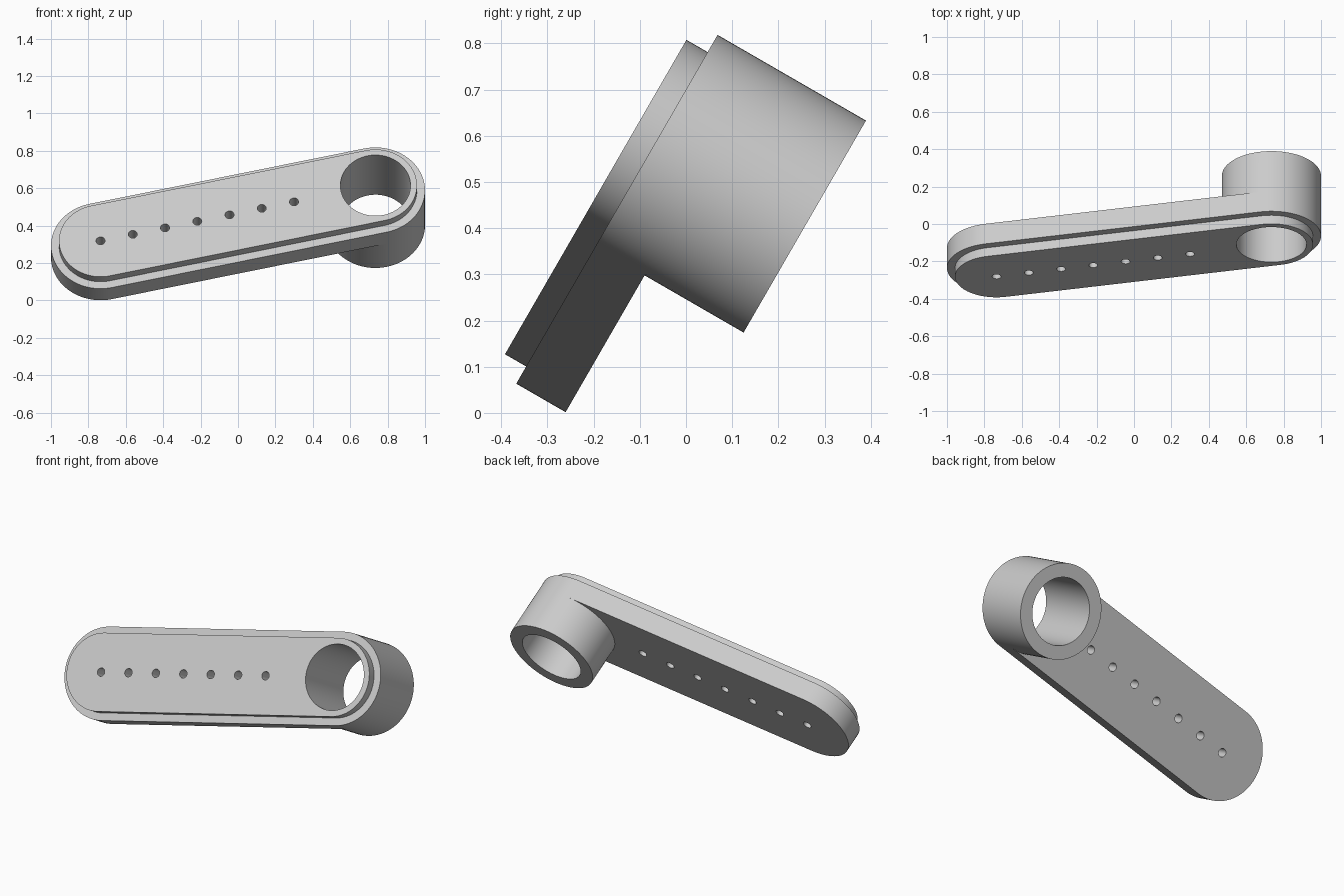
import bpy
import bmesh
from math import cos, sin, pi, radians
from mathutils import Matrix, Vector

cube = bpy.data.objects.get("Cube")
if cube:
    bpy.data.objects.remove(cube, do_unlink=True)

N = 40                      # segments per half circle
HALF = 0.7545               # half distance between the end centres
R_OUT, R_FACE, R_BORE, R_PIN = 0.265, 0.222, 0.1875, 0.024
Z_FACE, Z_STEP, Z_BACK, Z_END = 0.403, 0.35, 0.2265, -0.021

# Arm lies in a leaning plane and slopes upward along it
PLACE = (Matrix.Rotation(radians(60), 4, 'X')
         @ Matrix.Translation((0, 0.307, 0))
         @ Matrix.Rotation(radians(13.1), 4, 'Z'))

grey = bpy.data.materials.new("light grey")
grey.use_nodes = True
colour = (0.6, 0.6, 0.6, 1)
grey.diffuse_color = colour
grey.node_tree.nodes["Principled BSDF"].inputs["Base Color"].default_value = colour


def arc(cx, r, start):
    return [(cx + r * cos(start + pi * i / N), r * sin(start + pi * i / N))
            for i in range(N + 1)]


def verts(bm, points, z):
    return [bm.verts.new((x, y, z)) for x, y in points]


def capsule(bm, r, z):
    return verts(bm, arc(HALF, r, -pi / 2) + arc(-HALF, r, pi / 2), z)


def bridge(bm, a, b):
    for i in range(len(a)):
        j = (i + 1) % len(a)
        bm.faces.new((a[i], a[j], b[j], b[i]))


def finish(bm, name):
    bmesh.ops.recalc_face_normals(bm, faces=bm.faces)
    bm.transform(PLACE)
    mesh = bpy.data.meshes.new(name)
    bm.to_mesh(mesh)
    bm.free()
    mesh.materials.append(grey)
    obj = bpy.data.objects.new(name, mesh)
    bpy.context.collection.objects.link(obj)
    return obj


# Arm with a raised front face
bm = bmesh.new()
face = capsule(bm, R_FACE, Z_FACE)
step_in = capsule(bm, R_FACE, Z_STEP)
step_out = capsule(bm, R_OUT, Z_STEP)
back = capsule(bm, R_OUT, Z_BACK)
bm.faces.new(face)
for a, b in ((face, step_in), (step_in, step_out), (step_out, back)):
    bridge(bm, a, b)

# Collar growing from the back of the upper end
inner_pts = arc(HALF, R_OUT, pi / 2)[1:-1]
inner = verts(bm, inner_pts, Z_BACK)
bm.faces.new(back[N + 1:] + [back[0]] + inner[::-1] + [back[N]])
collar_end = verts(bm, arc(HALF, R_OUT, -pi / 2) + inner_pts, Z_END)
bridge(bm, back[:N + 1] + inner, collar_end)
bm.faces.new(collar_end)
arm = finish(bm, "crank_arm")

# Cutter for the bore and the row of small holes
bm = bmesh.new()
holes = [(HALF, R_BORE, 64)] + [(-HALF + 0.177 * i, R_PIN, 24) for i in range(7)]
for x, r, seg in holes:
    bmesh.ops.create_cone(bm, cap_ends=True, segments=seg, radius1=r, radius2=r,
                          depth=1, matrix=Matrix.Translation(Vector((x, 0, 0.2))))
cutter = finish(bm, "hole_cutter")
cutter.hide_render = True

bpy.ops.object.select_all(action='DESELECT')
arm.select_set(True)
bpy.context.view_layer.objects.active = arm
mod = arm.modifiers.new("holes", 'BOOLEAN')
mod.operation = 'DIFFERENCE'
mod.solver = 'EXACT'
mod.object = cutter
bpy.ops.object.modifier_apply(modifier=mod.name)
bpy.data.objects.remove(cutter, do_unlink=True)
bpy.ops.object.shade_smooth_by_angle(angle=radians(30))
